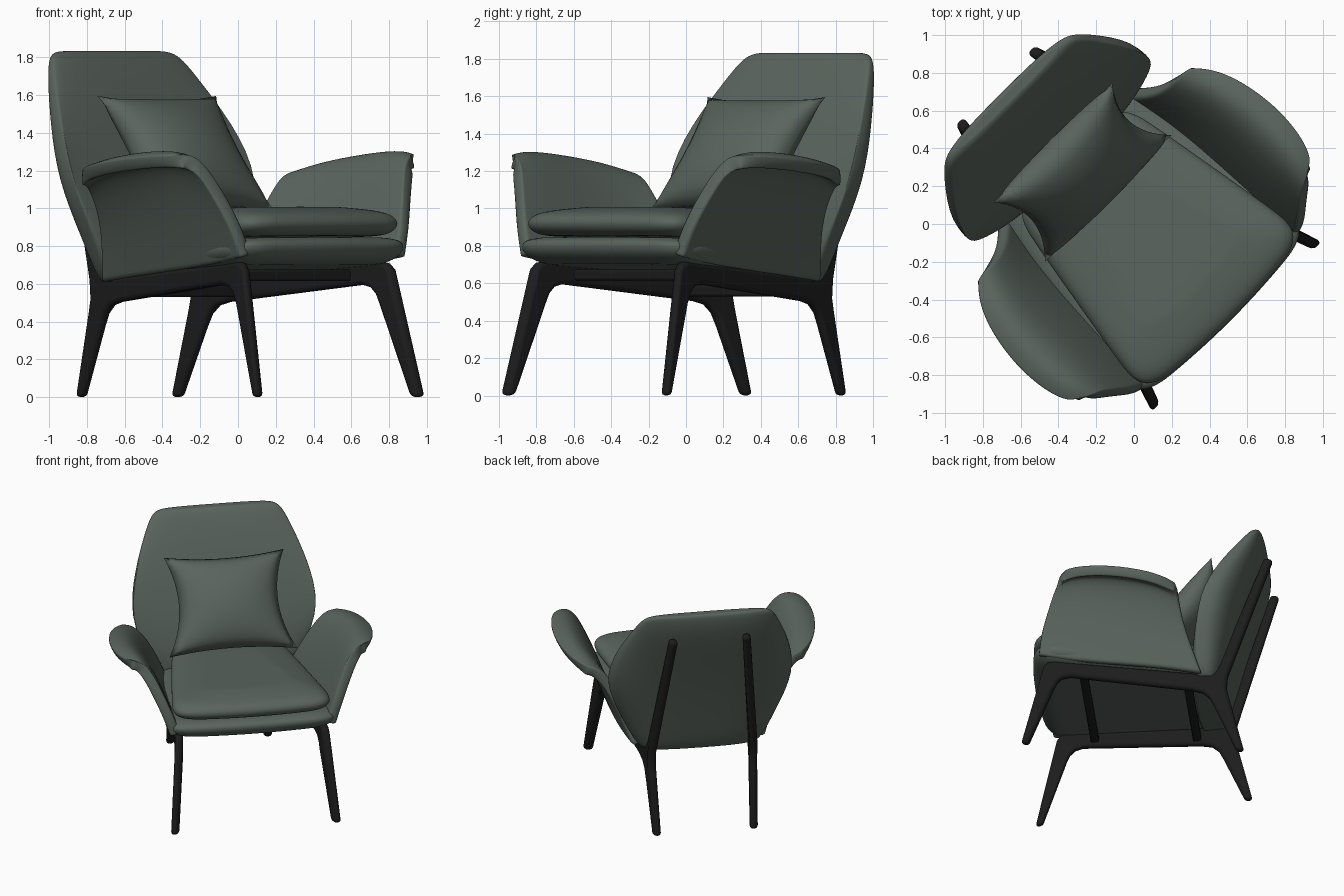
import bpy, bmesh, math
from mathutils import Vector

if "Cube" in bpy.data.objects:
    bpy.data.objects.remove(bpy.data.objects["Cube"])


def material(name, col):
    m = bpy.data.materials.new(name)
    m.diffuse_color = (*col, 1)
    m.use_nodes = True
    m.node_tree.nodes["Principled BSDF"].inputs["Base Color"].default_value = m.diffuse_color
    return m


GREEN = material("grey green leather", (0.102, 0.128, 0.110))
BLACK = material("black wood", (0.012, 0.012, 0.012))


def make(name, bm, mat, mods=(), angle=None):
    """Turn a bmesh into a smooth object, turned 45 degrees about z."""
    bmesh.ops.recalc_face_normals(bm, faces=bm.faces)
    me = bpy.data.meshes.new(name)
    bm.to_mesh(me)
    bm.free()
    me.materials.append(mat)
    ob = bpy.data.objects.new(name, me)
    bpy.context.collection.objects.link(ob)
    ob.rotation_euler.z = math.radians(45)
    for kind, props in mods:
        md = ob.modifiers.new(kind.title(), kind)
        for k, v in props.items():
            setattr(md, k, v)
    bpy.context.view_layer.objects.active = ob
    ob.select_set(True)
    if angle:
        bpy.ops.object.shade_smooth_by_angle(angle=math.radians(angle))
    else:
        bpy.ops.object.shade_smooth()
    ob.select_set(False)
    return ob


def subsurf(n, boundary='ALL'):
    return ('SUBSURF', {'levels': n, 'render_levels': n, 'boundary_smooth': boundary})


MIRROR = ('MIRROR', {'use_mirror_merge': False})


def loft(rings):
    """Closed skin through rings of points, with capped ends."""
    bm = bmesh.new()
    rows = [[bm.verts.new(p) for p in r] for r in rings]
    n = len(rows[0])
    for a, b in zip(rows, rows[1:]):
        for i in range(n):
            j = (i + 1) % n
            bm.faces.new((a[i], a[j], b[j], b[i]))
    for r in (rows[0], rows[-1]):
        f = bm.faces.new(r)
        bmesh.ops.inset_individual(bm, faces=[f], thickness=0.02)
    return bm


def spow(v, p):
    return math.copysign(abs(v) ** p, v)


ANGLES = [2 * math.pi * i / 40 for i in range(40)]

# backrest: z, half width, rear y, front y, side edge y
back_rows = [(0.61, .43, .66, .46, .55), (0.65, .48, .69, .44, .53),
             (0.85, .58, .74, .45, .51), (1.15, .71, .82, .55, .53),
             (1.45, .645, .91, .68, .68), (1.68, .545, .98, .80, .84),
             (1.79, .49, .99, .87, .91), (1.825, .44, .985, .90, .94),
             (1.832, .37, .97, .92, .945)]
rings = []
for z, w, yb, yf, ye in back_rows:
    rings.append([(w * spow(math.cos(a), .7),
                   ye + ((yb if math.sin(a) > 0 else yf) - ye) * abs(math.sin(a)) ** .7, z)
                  for a in ANGLES])
make("backrest", loft(rings), GREEN, [subsurf(2)])


def slab(y0, y1, w0, w1, levels, slope, bow):
    """Rounded trapezoid slab; levels are (z, inset)."""
    out = []
    for z, ins in levels:
        ring = []
        for a in ANGLES:
            u, v = spow(math.cos(a), .22), spow(math.sin(a), .22)
            t = (v + 1) / 2
            w = w0 + (w1 - w0) * t - ins
            y = (y0 + y1) / 2 + v * ((y1 - y0) / 2 - ins)
            y -= bow * (1 - u * u) * (1 - t)
            ring.append((u * w, y, z - slope * (y - y0)))
        out.append(ring)
    return loft(out)


# seat shell and seat cushion
make("seat_shell", slab(-.68, .62, .665, .48,
     [(.71, .14), (.715, .08), (.75, .02), (.80, 0), (.835, .02), (.85, .08)],
     .07, .06), GREEN, [subsurf(2)])
make("seat_cushion", slab(-.675, .50, .615, .415,
     [(.855, .12), (.86, .05), (.89, .01), (.93, 0), (.97, .03), (.995, .1), (1.015, .25)],
     .03, .06), GREEN, [subsurf(2)])

# winged armrest: stations from front to back, points from bottom over the top to the lip
arm = [[(.58, -.65, .75), (.63, -.63, .90), (.70, -.57, 1.06), (.78, -.50, 1.23), (.86, -.45, 1.25)],
       [(.55, -.42, .71), (.63, -.42, .92), (.74, -.41, 1.18), (.84, -.40, 1.30), (.93, -.38, 1.25)],
       [(.53, -.05, .67), (.63, -.06, .92), (.75, -.08, 1.16), (.87, -.10, 1.28), (.975, -.10, 1.23)],
       [(.51, .25, .64), (.61, .20, .90), (.71, .20, 1.10), (.81, .21, 1.23), (.91, .23, 1.19)],
       [(.45, .54, .61), (.55, .44, .88), (.64, .40, 1.04), (.72, .39, 1.14), (.80, .37, 1.16)]]
bm = bmesh.new()
vs = [[bm.verts.new(p) for p in row] for row in arm]
for a, b in zip(vs, vs[1:]):
    for i in range(4):
        bm.faces.new((a[i], a[i + 1], b[i + 1], b[i]))
make("armrests", bm, GREEN,
     [subsurf(3, 'PRESERVE_CORNERS'), ('SOLIDIFY', {'thickness': .075, 'offset': 0}),
      subsurf(1), MIRROR])

# throw pillow, pinched between its corners, leaning on the back
N = 20
bm = bmesh.new()
up = Vector((0, .41, .60)).normalized()
out = Vector((0, -up.z, up.y))
for side in (1, -1):
    grid = []
    for i in range(N + 1):
        u = -1 + 2 * i / N
        row = []
        for j in range(N + 1):
            v = -1 + 2 * j / N
            h = side * .16 * ((1 - u * u) * (1 - v * v)) ** .5
            p = Vector(((.46 - .015 * v) * u * (1 - .2 * (1 - v * v)), .40, 1.29))
            row.append(bm.verts.new(p + up * (.37 * v * (1 - .1 * (1 - u * u))) + out * h))
        grid.append(row)
    for i in range(N):
        for j in range(N):
            bm.faces.new((grid[i][j], grid[i + 1][j], grid[i + 1][j + 1], grid[i][j + 1]))
bmesh.ops.remove_doubles(bm, verts=bm.verts, dist=.0005)
make("throw_pillow", bm, GREEN)

# side frame: front leg, rail, rear leg and back support in one outline (y, z)
outline = [(-.775, 0), (-.72, 0), (-.54, .49), (-.515, .545), (-.48, .58), (-.42, .595),
           (.46, .505), (.54, .485), (.59, .44), (.625, .37), (.785, 0), (.84, 0),
           (.73, .45), (.715, .52), (.722, .62), (1.045, 1.65), (.98, 1.665),
           (.66, .72), (.64, .67), (.60, .64), (.53, .635), (-.54, .72),
           (-.585, .71), (-.615, .675)]


def frame_x(y, z):
    return .54 - .13 * (y + .57) - .06 * max(0, z - .6) + .2 * max(0, -.57 - y)


bm = bmesh.new()
sides = [[bm.verts.new((frame_x(y, z) + d, y, z)) for y, z in outline] for d in (-.03, .03)]
for s in sides:
    bm.faces.new(s)
for i in range(len(outline)):
    j = (i + 1) % len(outline)
    bm.faces.new((sides[0][i], sides[0][j], sides[1][j], sides[1][i]))
make("side_frames", bm, BLACK,
     [('BEVEL', {'width': .024, 'segments': 3, 'limit_method': 'ANGLE',
                 'angle_limit': math.radians(50)}), MIRROR], 40)

# cross bars under the seat
for name, y, z, half in (("front_cross_bar", -.33, .645, .51), ("rear_cross_bar", .43, .56, .41)):
    bm = bmesh.new()
    bmesh.ops.create_cube(bm, size=1)
    for v in bm.verts:
        v.co = Vector((v.co.x * 2 * half, y + v.co.y * .06, z + v.co.z * .06))
    make(name, bm, BLACK, [('BEVEL', {'width': .012, 'segments': 2})], 40)
